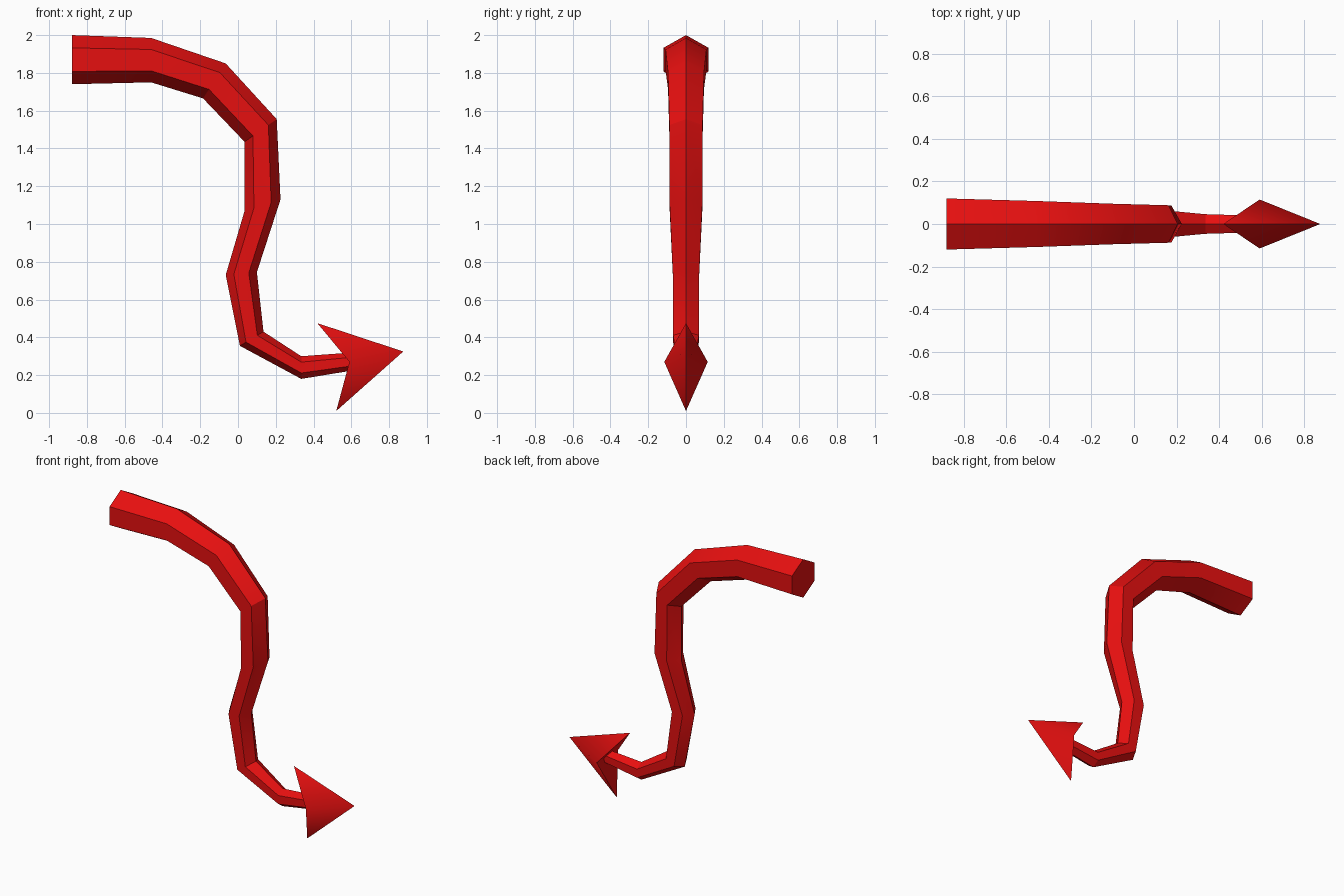
import bpy
import bmesh
import math
from mathutils import Vector

default = bpy.data.objects.get("Cube")
if default:
    bpy.data.objects.remove(default, do_unlink=True)

# Single red material
RED = (0.8, 0.005, 0.005, 1.0)
red = bpy.data.materials.new("red")
red.use_nodes = True
red.diffuse_color = RED
red.node_tree.nodes["Principled BSDF"].inputs["Base Color"].default_value = RED


def finish(name, bm, angle):
    """Turn a bmesh into a named red object, smooth below the given angle."""
    bmesh.ops.recalc_face_normals(bm, faces=bm.faces[:])
    mesh = bpy.data.meshes.new(name)
    bm.to_mesh(mesh)
    bm.free()
    mesh.materials.append(red)
    obj = bpy.data.objects.new(name, mesh)
    bpy.context.collection.objects.link(obj)
    bpy.ops.object.select_all(action="DESELECT")
    obj.select_set(True)
    bpy.context.view_layer.objects.active = obj
    bpy.ops.object.shade_smooth_by_angle(angle=math.radians(angle))
    return obj


# Tail: hexagonal rings, each given by outer point, inner point, half width
rings = [
    ((-0.88, 2.00), (-0.88, 1.74), 0.12),
    ((-0.46, 1.985), (-0.46, 1.75), 0.108),
    ((-0.065, 1.85), (-0.185, 1.665), 0.095),
    ((0.205, 1.555), (0.035, 1.435), 0.088),
    ((0.225, 1.13), (0.035, 1.07), 0.087),
    ((0.10, 0.745), (-0.065, 0.73), 0.07),
    ((0.135, 0.43), (0.01, 0.355), 0.068),
    ((0.335, 0.30), (0.335, 0.18), 0.046),
    ((0.61, 0.32), (0.61, 0.225), 0.038),
]
# Position across the ring and sideways factor of the six corners
corners = [(0, 0), (0.26, 1), (0.74, 1), (1, 0), (0.74, -1), (0.26, -1)]

bm = bmesh.new()
loops = []
for outer, inner, half in rings:
    a = Vector((outer[0], 0, outer[1]))
    b = Vector((inner[0], 0, inner[1]))
    loops.append([bm.verts.new(a.lerp(b, t) + Vector((0, side * half, 0)))
                  for t, side in corners])
for r0, r1 in zip(loops, loops[1:]):
    for i in range(6):
        j = (i + 1) % 6
        bm.faces.new((r0[i], r0[j], r1[j], r1[i]))
bm.faces.new(loops[0])
bm.faces.new(loops[-1])
finish("tail", bm, 25)

# Barbed tip: point, two barbs and a bulge on each side, notched at the back
bm = bmesh.new()
point = bm.verts.new((0.875, 0, 0.325))
upper = bm.verts.new((0.42, 0, 0.475))
lower = bm.verts.new((0.52, 0, 0.01))
sides = [bm.verts.new((0.59, s * 0.115, 0.27)) for s in (-1, 1)]
for barb in (upper, lower):
    for side in sides:
        bm.faces.new((point, barb, side))
    bm.faces.new((barb, sides[0], sides[1]))
finish("tail_tip", bm, 70)
